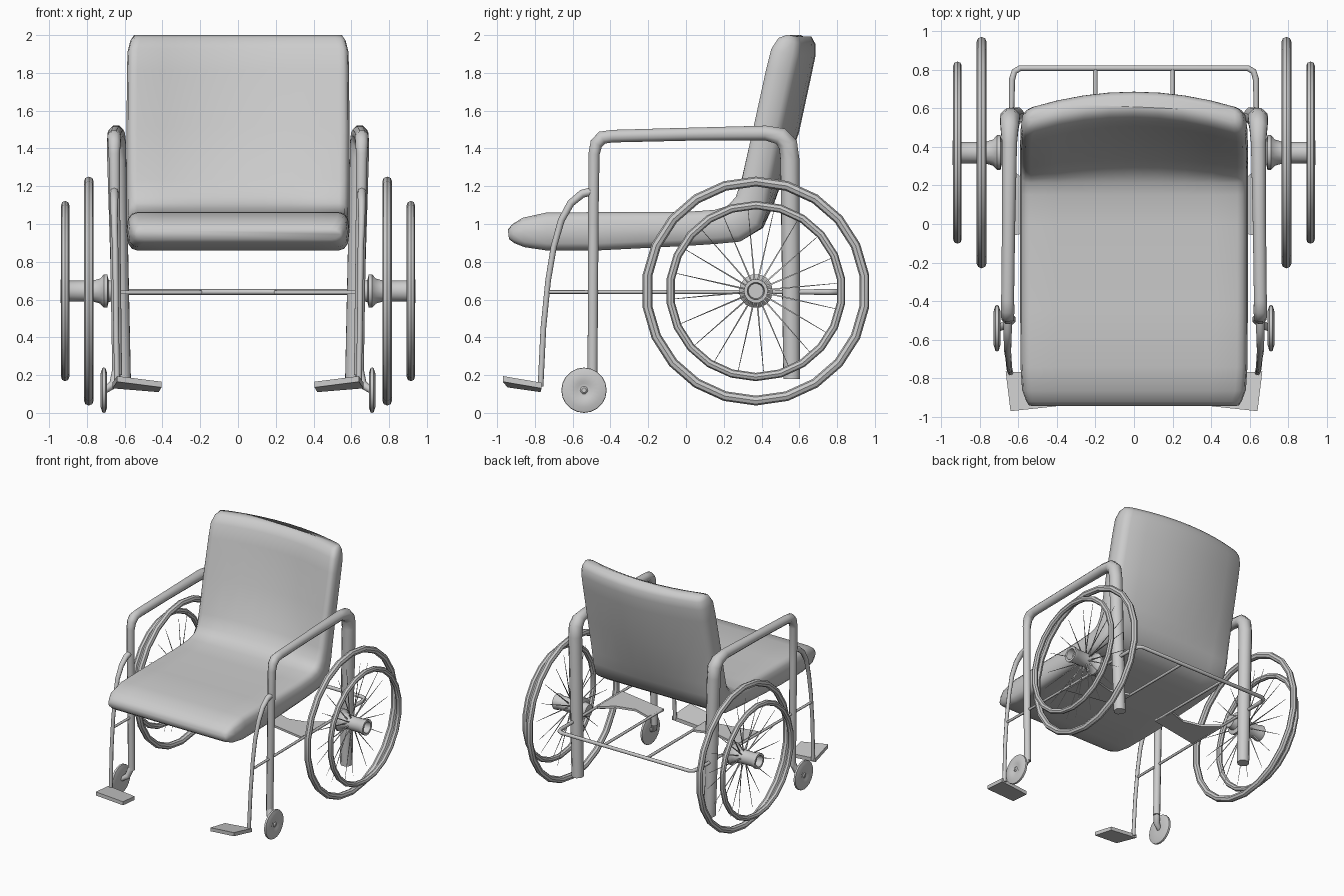
import bpy, bmesh, math
from mathutils import Vector

if "Cube" in bpy.data.objects:
    bpy.data.objects.remove(bpy.data.objects["Cube"])


def smooth(ob, angle=40):
    bpy.ops.object.select_all(action='DESELECT')
    ob.select_set(True)
    bpy.context.view_layer.objects.active = ob
    bpy.ops.object.shade_smooth_by_angle(angle=math.radians(angle))


def finish(name, bm, angle=40):
    bmesh.ops.remove_doubles(bm, verts=bm.verts, dist=1e-5)
    bmesh.ops.recalc_face_normals(bm, faces=bm.faces)
    me = bpy.data.meshes.new(name)
    bm.to_mesh(me)
    bm.free()
    ob = bpy.data.objects.new(name, me)
    bpy.context.collection.objects.link(ob)
    smooth(ob, angle)
    return ob


def skin(bm, rings, caps=True):
    """Join rings of points with quads."""
    vs = [[bm.verts.new(p) for p in r] for r in rings]
    n = len(vs[0])
    for a, b in zip(vs, vs[1:]):
        for i in range(n):
            bm.faces.new((a[i], a[(i + 1) % n], b[(i + 1) % n], b[i]))
    if caps:
        bm.faces.new(vs[0])
        bm.faces.new(vs[-1])


def tube(name, pts):
    """Pipe through (x, y, z, radius) points."""
    cu = bpy.data.curves.new(name, 'CURVE')
    cu.dimensions = '3D'
    cu.bevel_depth = 1.0
    cu.bevel_resolution = 2
    cu.use_fill_caps = True
    sp = cu.splines.new('POLY')
    sp.points.add(len(pts) - 1)
    for p, (x, y, z, r) in zip(sp.points, pts):
        p.co = (x, y, z, 1)
        p.radius = r
    ob = bpy.data.objects.new(name, cu)
    bpy.context.collection.objects.link(ob)
    bpy.ops.object.select_all(action='DESELECT')
    ob.select_set(True)
    bpy.context.view_layer.objects.active = ob
    bpy.ops.object.convert(target='MESH')
    smooth(bpy.context.view_layer.objects.active, 50)


def lathe(name, profile, s, y, z, n=16):
    """Revolve (x, radius) profile about an x-parallel axis."""
    bm = bmesh.new()
    rings = [[(s * x, y + r * math.cos(2 * math.pi * i / n), z + r * math.sin(2 * math.pi * i / n))
              for i in range(n)] for x, r in profile]
    skin(bm, rings)
    finish(name, bm)


def slab(name, pts, thick):
    bm = bmesh.new()
    skin(bm, [pts, [(x, y, z - thick) for x, y, z in pts]])
    finish(name, bm, 30)


# Seat and backrest: one cushion swept along (y, z, half thickness, half width)
path = [(-0.94, .945, .025, .545), (-0.915, .948, .05, .56), (-0.86, .955, .078, .58),
        (-0.74, .96, .1, .588), (-0.45, .962, .101, .59), (0, .974, .09, .59),
        (.16, .985, .09, .59), (.25, 1.0, .1, .59), (.315, 1.045, .105, .59),
        (.345, 1.12, .09, .59), (.365, 1.22, .082, .59), (.42, 1.5, .08, .59),
        (.485, 1.8, .08, .588), (.51, 1.91, .078, .585), (.527, 1.97, .06, .57), (.535, 2.0, .03, .55)]
C = .055
half = [(f, 0, 1) for f in (0, .25, .5, .75)]
half += [(1, C * math.cos(a), math.copysign(abs(math.sin(a)) ** .65, math.sin(a)))
         for a in (math.pi / 2 - i * math.pi / 6 for i in range(7))]
half += [(f, 0, -1) for f in (.75, .5, .25, 0)]
section = half + [(-f, -c, n) for f, c, n in reversed(half[1:-1])]
rings = []
for i, (y, z, t, w) in enumerate(path):
    a, b = path[max(i - 1, 0)], path[min(i + 1, len(path) - 1)]
    d = Vector((b[0] - a[0], b[1] - a[1])).normalized()
    bulge = .1 * min(max((z - 1.0) / .4, 0), 1)
    ring = []
    for f, c, n in section:
        x = f * (w - C) + c
        ring.append((x, y - d.y * n * t + bulge * (1 - (x / .59) ** 2), min(z + d.x * n * t, 2.0)))
    rings.append(ring)
bm = bmesh.new()
skin(bm, rings)
finish("seat_and_backrest", bm, 60)

HY, HZ = .37, .645
for s, side in ((1, "right"), (-1, "left")):
    # Side frame: front leg, armrest, rear post
    frame = [(.64, -.495, .2, .028), (.652, -.49, 1.1, .03), (.655, -.487, 1.37, .032),
             (.655, -.475, 1.425, .036), (.655, -.445, 1.457, .038), (.655, -.39, 1.465, .036),
             (.65, 0, 1.475, .037), (.645, .42, 1.482, .042), (.645, .5, 1.465, .05),
             (.643, .54, 1.42, .055), (.642, .55, 1.34, .054), (.612, .56, .18, .048)]
    tube(side + "_side_frame", [(s * x, y, z, r) for x, y, z, r in frame])

    # Footrest hanger and plate
    hanger = [(.655, -.49, 1.175, .022), (.655, -.55, 1.16, .022), (.655, -.61, 1.11, .02),
              (.655, -.66, 1.02, .018), (.65, -.7, .88, .016), (.648, -.73, .7, .015),
              (.645, -.755, .45, .015), (.64, -.77, .14, .015)]
    tube(side + "_footrest_hanger", [(s * x, y, z, r) for x, y, z, r in hanger])
    slab(side + "_footplate", [(s * .665, -.765, .16), (s * .64, -.97, .195),
                               (s * .405, -.945, .165), (s * .42, -.77, .14)], .03)

    # Caster with axle
    lathe(side + "_caster", [(.695, .03), (.693, .09), (.702, .118), (.71, .12), (.718, .118),
                             (.727, .09), (.727, .05), (.72, .035), (.72, .02), (.728, .012)],
          s, -.54, .12, 20)
    tube(side + "_caster_axle", [(s * .642, -.495, .22, .026), (s * .66, -.52, .15, .024),
                                 (s * .705, -.54, .12, .018)])

    # Drive wheel tyre and hand rim
    for name, x, R, r in (("tyre", .79, .58, .026), ("hand_rim", .915, .455, .022)):
        bpy.ops.mesh.primitive_torus_add(location=(s * x, HY, HZ), rotation=(0, math.pi / 2, 0),
                                         major_radius=R, minor_radius=r,
                                         major_segments=22, minor_segments=8)
        ob = bpy.context.object
        ob.name = side + "_" + name
        smooth(ob)

    # Hub with flange and recessed end
    lathe(side + "_hub", [(.64, .05), (.685, .06), (.692, .09), (.71, .09), (.73, .068), (.77, .056),
                          (.9, .056), (.92, .064), (.94, .064), (.94, .046), (.89, .04)], s, HY, HZ, 14)

    # Spokes: thin tapered needles
    bm = bmesh.new()
    for k in range(20):
        a = 2 * math.pi * (k + .3) / 20
        u = Vector((0, math.cos(a), math.sin(a)))
        v = Vector((0, -u.z, u.y))
        c = Vector((s * (.79 + .012 * (-1) ** k), HY, HZ))
        skin(bm, [[c + u * d + v * w * p + Vector((w * q, 0, 0))
                   for p, q in ((1, 0), (-.5, .87), (-.5, -.87))]
                  for d, w in ((.05, .006), (.47, .0015))])
    finish(side + "_spokes", bm)

    # Under-seat rod and flat web brace
    tube(side + "_under_rod", [(s * .2, .81, HZ - .005, .012), (s * .2, .03, HZ - .005, .01)])
    slab(side + "_web_brace", [(s * .19, .02, .648), (s * .63, -.06, .648), (s * .63, .28, .648),
                               (s * .52, .19, .648), (s * .36, .15, .648), (s * .21, .2, .648)], .018)

# Lower rail: both sides and the rear cross bar
rail = [(.648, -.74, .01), (.635, .5, .011), (.632, .75, .016), (.62, .79, .016), (.59, .808, .015)]
right = [(x, y, HZ - .005, r) for x, y, r in rail]
tube("lower_rail", right + [(-x, y, z, r) for x, y, z, r in reversed(right)])
